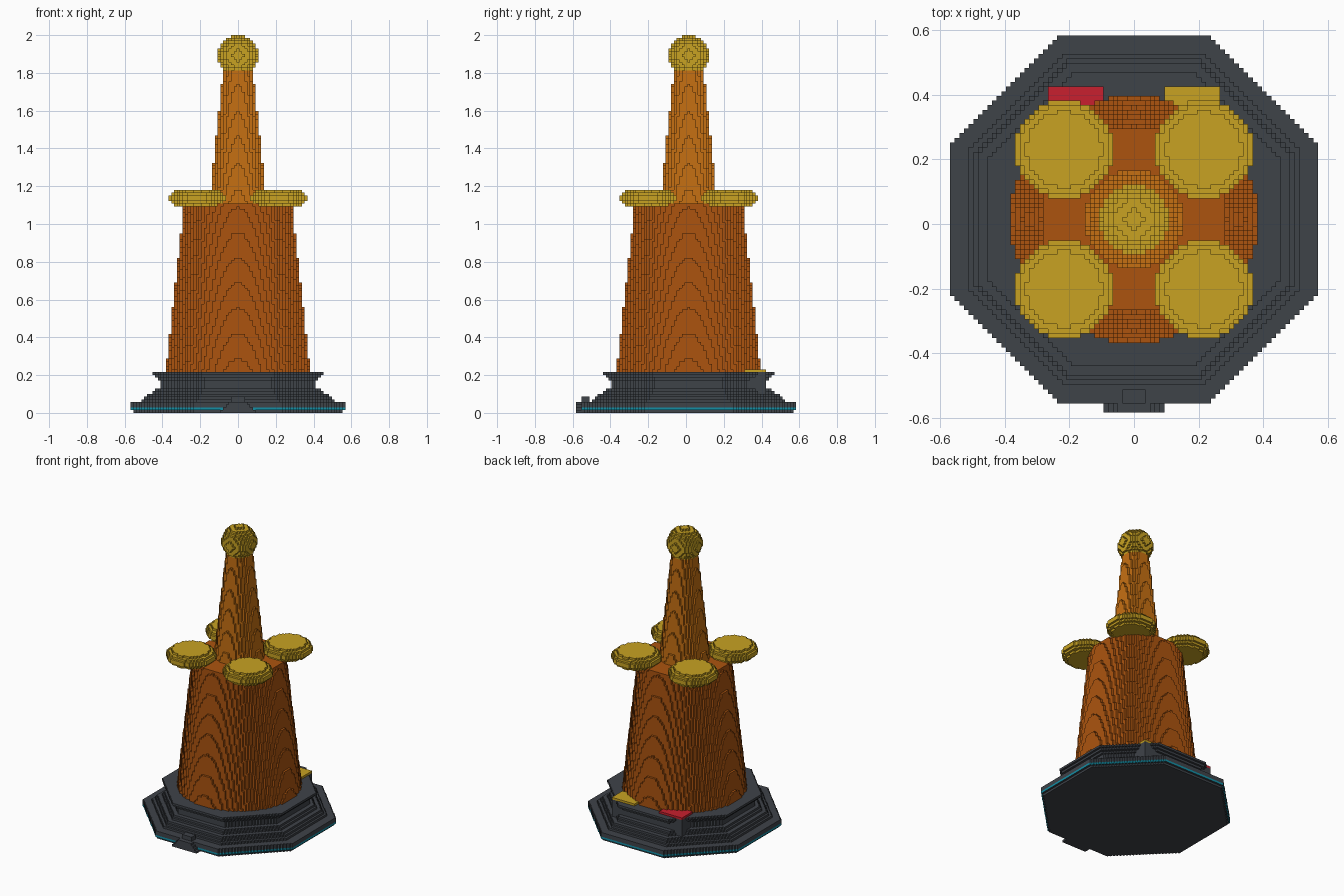
import bpy, bmesh
from math import hypot, sqrt
from mathutils import Vector

cube = bpy.data.objects.get("Cube")
if cube:
    bpy.data.objects.remove(cube, do_unlink=True)

LAYERS = 139
V = 2 / LAYERS      # edge length of one block
Y_SHIFT = 1         # the front pedal moves the body back by one block


def material(name, rgb):
    """Flat material from an sRGB colour."""
    lin = [((c / 255 + 0.055) / 1.055) ** 2.4 for c in rgb]
    m = bpy.data.materials.new(name)
    m.use_nodes = True
    m.diffuse_color = (*lin, 1)
    node = m.node_tree.nodes["Principled BSDF"]
    node.inputs["Base Color"].default_value = (*lin, 1)
    node.inputs["Roughness"].default_value = 0.8
    return m


GREY = material("dark grey", (63, 67, 73))
CYAN = material("cyan", (20, 142, 165))
BROWN = material("burnt orange", (172, 84, 15))
ORANGE = material("orange", (198, 112, 18))
GOLD = material("gold", (200, 162, 34))
RED = material("red", (200, 32, 46))

AXES = [Vector(a) for a in ((1, 0, 0), (0, 1, 0), (0, 0, 1))]


def blocks(name, mats, xs, ys, zs, inside, paint=None):
    """Fill a box of blocks wherever inside(x, y, z) holds; keep the outer faces."""
    cells = {(x, y, z) for z in zs for y in ys for x in xs if inside(x, y, z)}
    bm = bmesh.new()
    verts = {}

    def vert(p):
        key = tuple(round(c * 2) for c in p)
        if key not in verts:
            verts[key] = bm.verts.new((p.x * V, (p.y + Y_SHIFT) * V, (p.z + 0.5) * V))
        return verts[key]

    for cell in cells:
        centre = Vector(cell)
        for a in range(3):
            u, w = AXES[(a + 1) % 3] / 2, AXES[(a + 2) % 3] / 2
            for side in (1, -1):
                beside = list(cell)
                beside[a] += side
                if tuple(beside) in cells:
                    continue
                mid = centre + AXES[a] * side / 2
                ring = [mid - u - w, mid + u - w, mid + u + w, mid - u + w]
                face = bm.faces.new([vert(p) for p in ring[::side]])
                face.material_index = paint(cell[2], a) if paint else 0
    mesh = bpy.data.meshes.new(name)
    bm.to_mesh(mesh)
    bm.free()
    for m in mats:
        mesh.materials.append(m)
    obj = bpy.data.objects.new(name, mesh)
    bpy.context.collection.objects.link(obj)
    return obj


def span(r, centre=0):
    return range(centre - r, centre + r + 1)


def octagon(x, y, r):
    x, y = abs(x), abs(y)
    return max(x, y) <= r and x + y <= r * sqrt(2)


def cone(name, mat, z0, z1, r0, r1):
    def inside(x, y, z):
        return hypot(x, y) <= r0 + (r1 - r0) * (z - z0) / (z1 - z0)
    blocks(name, [mat], span(int(r0)), span(int(r0)), range(z0, z1), inside)


# Octagonal base: plinth, sloped waist, flared rim, with a glowing strip
base_radii = [38.5, 39.5, 39.5, 39.5, 35.5, 34.5, 33.5, 31.5, 30.5,
              28.5, 28.5, 28.5, 29.5, 30.5, 31.5]
STRIP = 1
blocks("octagonal_base", [GREY, CYAN], span(39), span(39), range(len(base_radii)),
       lambda x, y, z: octagon(x, y, base_radii[z]),
       lambda z, axis: int(z == STRIP and axis < 2))
RIM = len(base_radii)

# Tapered front pedal with a small knob
blocks("front_pedal", [GREY], span(6), range(-41, -37), range(4),
       lambda x, y, z: abs(x) <= 6 - z)
blocks("pedal_knob", [GREY], span(2), range(-39, -36), range(4, 6),
       lambda x, y, z: True)

# Corner supports at the back, each with a coloured plate on top
for side, mat, label in ((1, GOLD, "left"), (-1, RED, "right")):
    xs = [side * x for x in range(7, 19)]
    blocks(f"{label}_back_support", [GREY], xs, range(16, 29), range(4, RIM),
           lambda x, y, z: True)
    blocks(f"{label}_back_plate", [mat], xs, range(21, 29), [RIM],
           lambda x, y, z: True)

# Tower body and spire
TOP = 77
cone("tower_body", BROWN, RIM, TOP, 26.5, 19.8)
cone("spire", ORANGE, TOP, 126, 10.5, 5.4)

# Four rounded discs on the shoulders
disc_radii = [8.2, 9.8, 10.5, 10.5, 9.8, 8.2]
for sx, x_name in ((1, "left"), (-1, "right")):
    for sy, y_name in ((-1, "front"), (1, "back")):
        cx, cy = 15 * sx, 15 * sy
        blocks(f"{y_name}_{x_name}_disc", [GOLD], span(10, cx), span(10, cy),
               range(TOP - 1, TOP - 1 + len(disc_radii)),
               lambda x, y, z: hypot(x - cx, y - cy) <= disc_radii[z - TOP + 1])

# Ball on the tip
ball_z = LAYERS - 8
blocks("top_ball", [GOLD], span(7), span(7), span(7, ball_z),
       lambda x, y, z: Vector((x, y, z - ball_z)).length <= 7.3)
